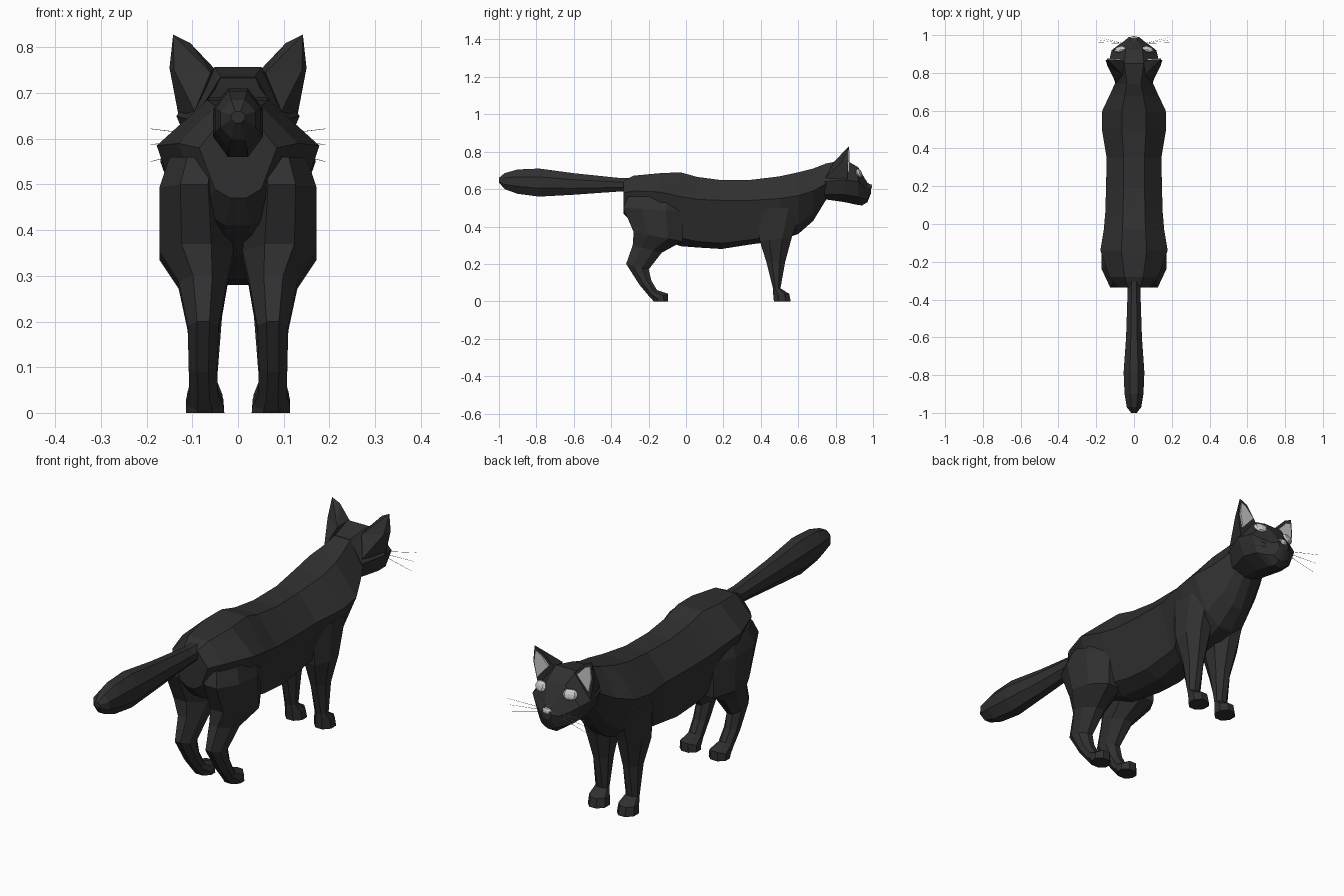
import bpy, bmesh
from mathutils import Vector

cube = bpy.data.objects.get("Cube")
if cube:
    bpy.data.objects.remove(cube)


def material(name, value):
    m = bpy.data.materials.new(name)
    m.use_nodes = True
    m.diffuse_color = (value, value, value, 1)
    m.node_tree.nodes["Principled BSDF"].inputs["Base Color"].default_value = (value, value, value, 1)
    return m


black = material("black fur", 0.03)
pale = material("pale grey", 0.6)


def finish(name, bm, mat):
    bmesh.ops.recalc_face_normals(bm, faces=bm.faces)
    mesh = bpy.data.meshes.new(name)
    bm.to_mesh(mesh)
    bm.free()
    mesh.materials.append(mat)
    ob = bpy.data.objects.new(name, mesh)
    bpy.context.collection.objects.link(ob)
    return ob


def loft(name, rings, mat=black):
    """Skin a list of equally sized point rings and cap both ends."""
    bm = bmesh.new()
    loops = [[bm.verts.new(p) for p in ring] for ring in rings]
    n = len(loops[0])
    for a, b in zip(loops, loops[1:]):
        for i in range(n):
            j = (i + 1) % n
            bm.faces.new((a[i], a[j], b[j], b[i]))
    bm.faces.new(loops[0])
    bm.faces.new(loops[-1])
    return finish(name, bm, mat)


def section(y, w, top, side, low, bottom, low_frac):
    """Symmetric eight-sided slice through the trunk or the head."""
    right = [(0.38 * w, top), (w, side), (low_frac * w, low), (0.2 * w, bottom)]
    return [(x, y, z) for x, z in right] + [(-x, y, z) for x, z in reversed(right)]


# Trunk: y, half width, top, widest height, lower edge, belly
trunk = [
    (-.335, .085, .645, .58, .49, .47),
    (-.28, .13, .672, .59, .44, .41),
    (-.14, .178, .685, .585, .38, .34),
    (-.03, .16, .69, .56, .34, .295),
    (.06, .152, .665, .545, .32, .288),
    (.19, .148, .648, .54, .31, .28),
    (.35, .145, .65, .54, .33, .305),
    (.5, .17, .668, .55, .36, .325),
    (.6, .168, .69, .565, .41, .36),
    (.68, .13, .71, .59, .47, .43),
    (.75, .098, .737, .63, .57, .545),
]
loft("trunk", [section(*s, .6) for s in trunk])

# Head, tapering to the muzzle
head = [
    (.74, .097, .735, .64, .57, .546),
    (.85, .135, .757, .65, .57, .53),
    (.92, .118, .718, .64, .56, .515),
    (.942, .09, .68, .62, .55, .513),
    (.97, .05, .635, .6, .545, .53),
    (.99, .028, .622, .605, .585, .58),
]
loft("head", [section(*s, .75) for s in head])

# Tail: y, half width, bottom, top
tail = [(-.26, .036, .585, .66), (-.36, .034, .587, .66), (-.6, .042, .57, .685),
        (-.785, .055, .56, .71), (-.9, .05, .575, .705), (-.97, .038, .6, .685), (-1, .015, .635, .66)]
octagon = [(1, .4), (.4, 1), (-.4, 1), (-1, .4), (-1, -.4), (-.4, -1), (.4, -1), (1, -.4)]
loft("tail", [[(w * u, y, (lo + hi) / 2 + (hi - lo) / 2 * v) for u, v in octagon]
              for y, w, lo, hi in tail])


def leg(name, slices, s):
    """Each slice: back y, z, front y, z, inner x, outer x."""
    rings = []
    for yb, zb, yf, zf, xi, xo in slices:
        back, front = Vector((0, yb, zb)), Vector((0, yf, zf))
        rings.append([back.lerp(front, (v + 1) / 2)
                      + Vector((s * ((xi + xo) / 2 + (xo - xi) / 2 * u), 0, 0)) for u, v in octagon])
    loft(name, rings)


hind = [(-.31, .56, -.02, .56, .02, .15), (-.335, .5, -.01, .48, .02, .172),
        (-.28, .37, -.02, .32, .01, .172), (-.285, .3, -.13, .26, .025, .13),
        (-.32, .2, -.2, .17, .042, .11), (-.25, .09, -.185, .11, .046, .108),
        (-.2, .03, -.155, .06, .044, .106), (-.178, .006, -.095, .04, .032, .114),
        (-.172, 0, -.095, 0, .03, .114)]
fore = [(.38, .5, .62, .5, .02, .15), (.395, .32, .565, .34, .015, .14),
        (.43, .21, .53, .21, .035, .112), (.465, .07, .505, .07, .046, .104),
        (.466, .04, .552, .04, .034, .112), (.47, 0, .56, 0, .03, .114)]

for side, s in (("left", 1), ("right", -1)):
    leg(side + "_hind_leg", hind, s)
    leg(side + "_front_leg", fore, s)

    # Ear: flat open front with a folded back
    tip, shoulder = (.142, .87, .828), (.105, .872, .81)
    outline = [tip, (.15, .868, .755), (.13, .862, .65), (.05, .862, .752), shoulder]
    bm = bmesh.new()
    rim = [bm.verts.new((s * x, y, z)) for x, y, z in outline]
    fold = [bm.verts.new((s * x, y, z)) for x, y, z in ((.14, .835, .75), (.095, .745, .66), (.06, .79, .745))]
    bm.faces.new(rim)
    for f in ((rim[0], rim[1], fold[0]), (rim[1], rim[2], fold[0]), (rim[2], fold[1], fold[0]),
              (fold[0], fold[1], fold[2]), (rim[0], fold[0], fold[2]), (rim[0], fold[2], rim[4]),
              (rim[4], fold[2], rim[3]), (rim[3], fold[2], fold[1]), (rim[3], fold[1], rim[2])):
        bm.faces.new(f)
    finish(side + "_ear", bm, black)

    # Inner ear plate
    plate = [(.136, .808), (.142, .755), (.128, .69), (.07, .755), (.108, .795)]
    loft(side + "_inner_ear", [[(s * x, y, z) for x, z in plate] for y in (.867, .875)], pale)

    # Eye
    bpy.ops.mesh.primitive_uv_sphere_add(segments=8, ring_count=6, location=(s * .073, .925, .685))
    eye = bpy.context.object
    eye.name = side + "_eye"
    eye.scale = (.032, .014, .024)
    eye.rotation_euler = (.4, 0, -s * .3)
    eye.data.materials.append(pale)

    # Whiskers fanning out from the muzzle
    for i, (z0, z1, y1) in enumerate(((.605, .622, .99), (.595, .588, .975), (.585, .55, .96))):
        r = .0012
        ends = [((s * .055, .955, z0), r), ((s * .192, y1, z1), r / 2)]
        loft(f"{side}_whisker_{i + 1}",
             [[(x, y + k * u, z + k * v) for u, v in ((1, 0), (-.5, .9), (-.5, -.9))]
              for (x, y, z), k in ends], pale)

# Nose
bpy.ops.mesh.primitive_uv_sphere_add(segments=8, ring_count=5, location=(0, .984, .615))
nose = bpy.context.object
nose.name = "nose"
nose.scale = (.022, .012, .014)
nose.data.materials.append(pale)
